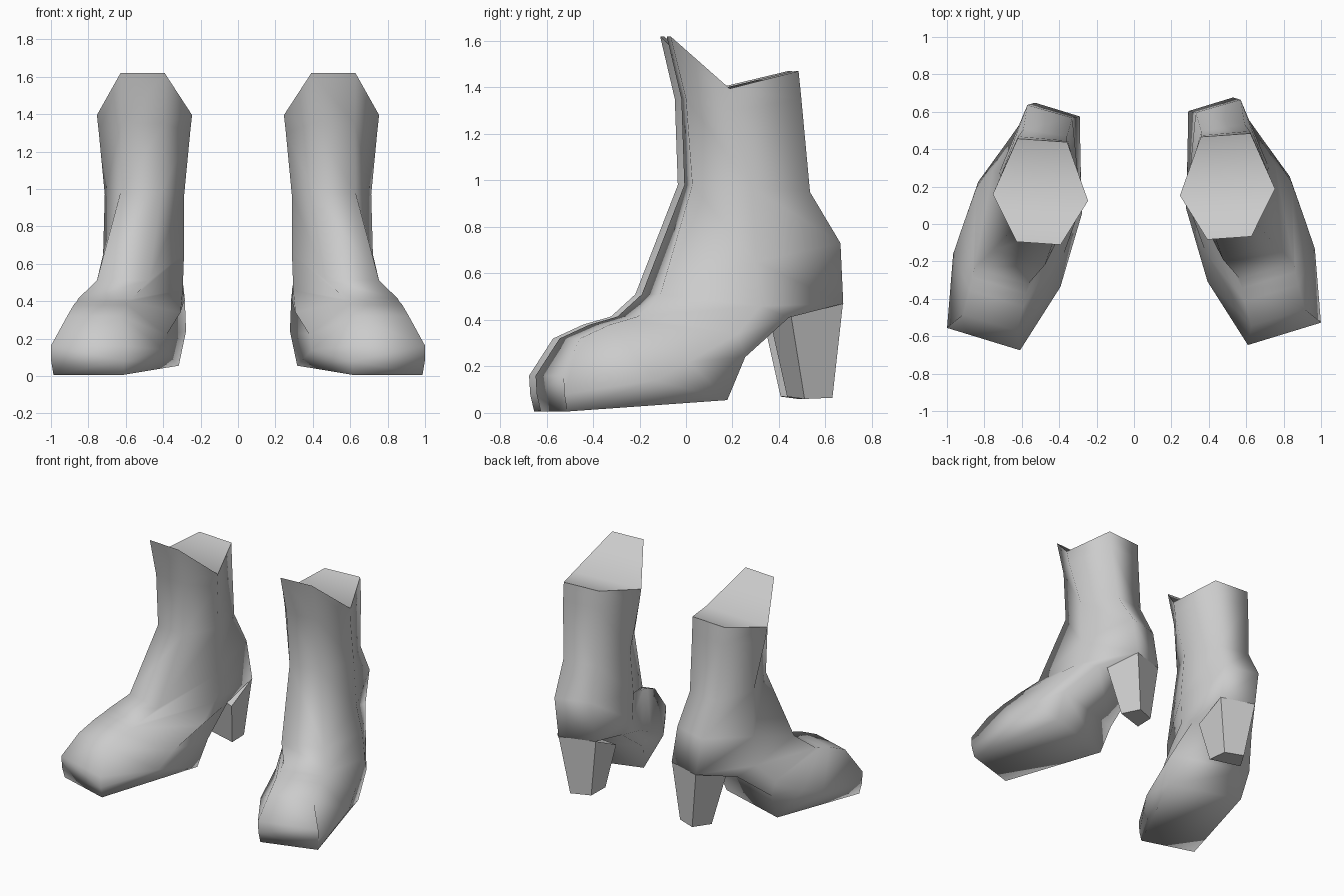
import bpy
import bmesh
from math import cos, sin, radians

cube = bpy.data.objects.get("Cube")
if cube:
    bpy.data.objects.remove(cube, do_unlink=True)

# One plain grey material for the whole pair
grey = bpy.data.materials.new("grey leather")
grey.use_nodes = True
grey.diffuse_color = (0.6, 0.6, 0.6, 1)
grey.node_tree.nodes["Principled BSDF"].inputs["Base Color"].default_value = (0.6, 0.6, 0.6, 1)

# Cross-sections from the rim down to the toe: turn angle, then the front,
# middle and back pairs of points, each as (x, y, z, half width)
SECTIONS = [
    (4, (.51, -.075, 1.62, .118), (.5, .17, 1.395, .255), (.49, .475, 1.47, .133)),
    (5, (.51, -.01, 1.35, .115), (.5, .18, 1.3, .245), (.49, .485, 1.35, .13)),
    (9, (.52, .01, .98, .11), (.5, .25, .97, .215), (.475, .515, .95, .118)),
    (16, (.615, -.15, .51, .145), (.505, .24, .65, .225), (.45, .63, .73, .125)),
    (17, (.71, -.25, .415, .15), (.525, .25, .46, .24), (.41, .64, .47, .125)),
    (17, (.72, -.3, .4, .148), (.575, .14, .34, .28), (.49, .38, .41, .215)),
    (17, (.735, -.37, .38, .15), (.65, -.07, .22, .28), (.555, .17, .24, .29)),
    (17, (.77, -.5, .32, .15), (.68, -.22, .14, .3), (.57, .1, .055, .265)),
    (17, (.805, -.587, .16, .205), (.805, -.583, .08, .203), (.8, -.568, .006, .195)),
]

# Heel block corners: inner front, outer front, outer back, inner back
HEEL_TOP = [(.29, .37, .36), (.62, .45, .43), (.53, .675, .47), (.29, .6, .47)]
HEEL_BOTTOM = [(.33, .435, .07), (.54, .51, .06), (.47, .63, .065), (.34, .58, .065)]


def section_points(section):
    """Six points around the boot, starting at the inner front."""
    angle = radians(section[0])
    pairs = []
    for x, y, z, w in section[1:]:
        dx, dy = w * cos(angle), w * sin(angle)
        pairs.append(((x - dx, y - dy, z), (x + dx, y + dy, z)))
    front, middle, back = pairs
    return [front[0], front[1], middle[1], back[1], back[0], middle[0]]


def loft(bm, rings):
    """Join neighbouring rings of points with quads and return the vertices."""
    verts = [[bm.verts.new(p) for p in ring] for ring in rings]
    for a, b in zip(verts, verts[1:]):
        n = len(a)
        for i in range(n):
            j = (i + 1) % n
            bm.faces.new((a[i], a[j], b[j], b[i]))
    return verts


def finish(bm, name, side, smooth):
    """Place the part on one side of the pair and shade it."""
    for v in bm.verts:
        v.co.x *= side
        v.co.y += 0 if side > 0 else -0.028
    bmesh.ops.recalc_face_normals(bm, faces=bm.faces)
    for face in bm.faces:
        face.smooth = smooth
    mesh = bpy.data.meshes.new(name)
    bm.to_mesh(mesh)
    bm.free()
    mesh.materials.append(grey)
    obj = bpy.data.objects.new(name, mesh)
    bpy.context.collection.objects.link(obj)


def build_upper(name, side):
    bm = bmesh.new()
    rings = loft(bm, [section_points(s) for s in SECTIONS])
    # Closed top: a sloping tongue at the front and a shallow floor behind it
    fi, fo, mo, bo, bi, mi = rings[0]
    for face in ((fi, fo, mo, mi), (mi, mo, bi), (mo, bo, bi)):
        bm.faces.new(face)
    # Crisp edge around the rim
    for i in range(6):
        bm.edges.get((rings[0][i - 1], rings[0][i])).smooth = False
    # Toe end
    bm.faces.new(rings[-1])
    finish(bm, name, side, True)


def build_heel(name, side):
    bm = bmesh.new()
    top, bottom = loft(bm, [HEEL_TOP, HEEL_BOTTOM])
    bm.faces.new(top)
    bm.faces.new(bottom)
    finish(bm, name, side, False)


# The two boots of the pair
for label, side in (("left", 1), ("right", -1)):
    build_upper(label + "_boot_upper", side)
    build_heel(label + "_boot_heel", side)
